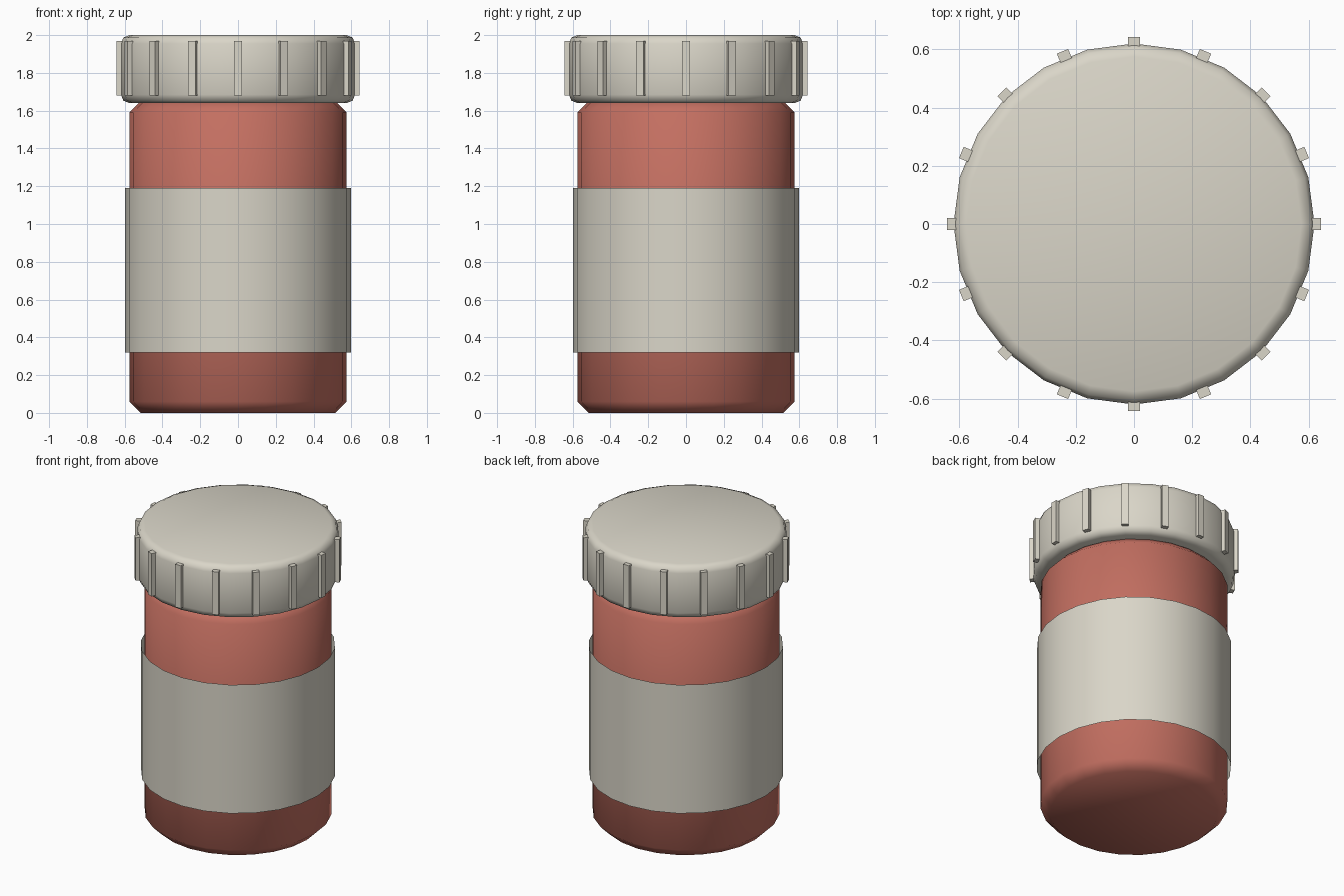
import bpy
import bmesh
from math import radians, pi, cos, sin
from mathutils import Matrix

SIDES = 24
RIBS = 16

if "Cube" in bpy.data.objects:
    bpy.data.objects.remove(bpy.data.objects["Cube"], do_unlink=True)


def make_material(name, rgb):
    mat = bpy.data.materials.new(name)
    mat.use_nodes = True
    colour = (*rgb, 1.0)
    mat.diffuse_color = colour
    bsdf = mat.node_tree.nodes["Principled BSDF"]
    bsdf.inputs["Base Color"].default_value = colour
    bsdf.inputs["Roughness"].default_value = 0.6
    return mat


def add_object(name, bm, mat, smooth_angle=None):
    bmesh.ops.recalc_face_normals(bm, faces=bm.faces)
    mesh = bpy.data.meshes.new(name)
    bm.to_mesh(mesh)
    bm.free()
    mesh.materials.append(mat)
    obj = bpy.data.objects.new(name, mesh)
    bpy.context.collection.objects.link(obj)
    if smooth_angle:
        bpy.ops.object.select_all(action="DESELECT")
        obj.select_set(True)
        bpy.context.view_layer.objects.active = obj
        bpy.ops.object.shade_smooth_by_angle(angle=radians(smooth_angle))
    return obj


def lathe(name, profile, mat, closed=True):
    """Revolve (radius, height) points around z, with flat end caps if closed."""
    bm = bmesh.new()
    rings = []
    for r, z in profile:
        angles = [2 * pi * i / SIDES for i in range(SIDES)]
        rings.append([bm.verts.new((r * cos(a), r * sin(a), z)) for a in angles])
    for low, high in zip(rings, rings[1:]):
        for i in range(SIDES):
            j = (i + 1) % SIDES
            bm.faces.new((low[i], low[j], high[j], high[i]))
    if closed:
        bm.faces.new(rings[0][::-1])
        bm.faces.new(rings[-1])
    return add_object(name, bm, mat, smooth_angle=50)


red = make_material("brick red", (0.55, 0.16, 0.12))
cream = make_material("warm cream", (0.70, 0.67, 0.58))

# Jar body with chamfered base and shoulder
lathe("jar_body", [(0.515, 0), (0.575, 0.06), (0.575, 1.59), (0.515, 1.65)], red)

# Wrap-around label
lathe("label", [(0.597, 0.32), (0.597, 1.19)], cream, closed=False)

# Screw cap with rounded rims
lathe("cap", [(0.575, 1.64), (0.607, 1.653), (0.62, 1.685),
              (0.62, 1.955), (0.607, 1.987), (0.575, 2.0)], cream)

# Grip ribs around the cap
bm = bmesh.new()
for i in range(RIBS):
    place = (Matrix.Rotation(2 * pi * i / RIBS, 4, "Z")
             @ Matrix.Translation((0.622, 0, 1.825))
             @ Matrix.Diagonal((0.04, 0.042, 0.29, 1)))
    bmesh.ops.create_cube(bm, size=1, matrix=place)
add_object("cap_ribs", bm, cream)
